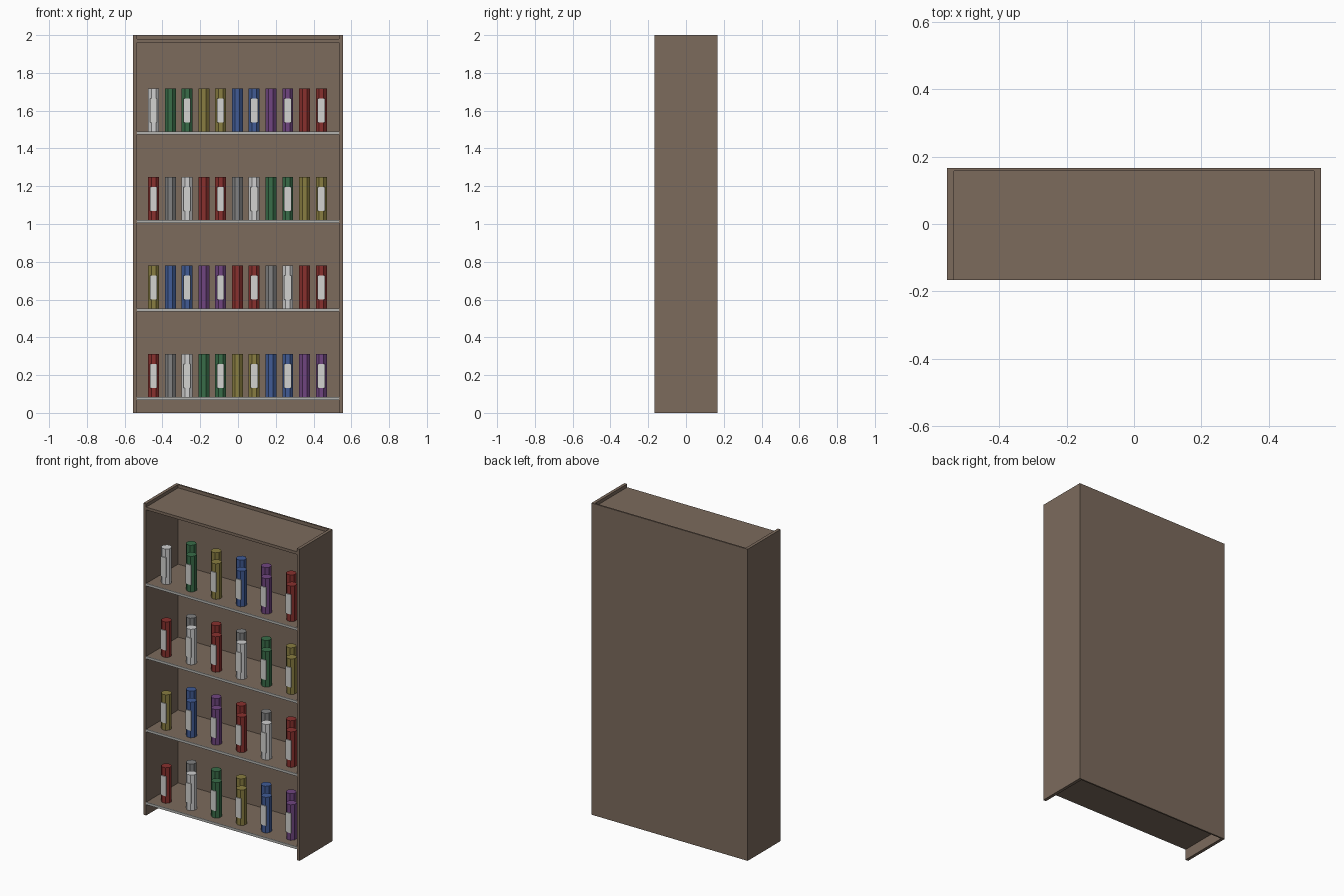
import bpy
import math

cube = bpy.data.objects.get("Cube")
if cube:
    bpy.data.objects.remove(cube, do_unlink=True)


def material(name, rgb):
    m = bpy.data.materials.new(name)
    m.use_nodes = True
    color = (*rgb, 1.0)
    m.diffuse_color = color
    m.node_tree.nodes["Principled BSDF"].inputs["Base Color"].default_value = color
    return m


mats = {
    "brown": material("brown wood", (0.20, 0.145, 0.108)),
    "edge": material("pale shelf edge", (0.45, 0.45, 0.43)),
    "label": material("label", (0.65, 0.65, 0.63)),
    "white": material("white", (0.62, 0.62, 0.62)),
    "grey": material("grey", (0.22, 0.22, 0.22)),
    "red": material("red", (0.25, 0.03, 0.027)),
    "green": material("green", (0.04, 0.15, 0.065)),
    "yellow": material("yellow", (0.25, 0.205, 0.052)),
    "blue": material("blue", (0.052, 0.105, 0.30)),
    "purple": material("purple", (0.16, 0.06, 0.215)),
}


def box(name, x, y, z, mat):
    """Box spanning the (low, high) range on each axis."""
    bpy.ops.mesh.primitive_cube_add(size=1, location=[sum(r) / 2 for r in (x, y, z)])
    o = bpy.context.object
    o.name = name
    o.scale = [r[1] - r[0] for r in (x, y, z)]
    bpy.ops.object.transform_apply(location=False, rotation=False, scale=True)
    o.data.materials.append(mats[mat])
    return o


W, D, H = 0.555, 0.167, 2.0
INNER, BACK = W - 0.02, D - 0.01

# Carcass
for side, name in ((-1, "right_side"), (1, "left_side")):
    box(name, sorted((side * INNER, side * W)), (-D, BACK), (0, H), "brown")
box("back_panel", (-W, W), (BACK, D), (0, H), "brown")
box("top_panel", (-INNER, INNER), (-D, BACK), (1.961, 1.979), "brown")

# Bottles: width across flats, height and the two staggered rows
FLAT, TALL = 0.029, 0.228
FRONT_Y, BACK_Y = -0.087, 0.037


def bottle(x, y, z, color, labelled):
    bpy.ops.mesh.primitive_cylinder_add(
        vertices=8, radius=FLAT / math.cos(math.pi / 8), depth=TALL,
        location=(x, y, z + TALL / 2), rotation=(0, 0, math.pi / 8))
    o = bpy.context.object
    o.name = color + "_bottle"
    o.data.materials.append(mats[color])
    if labelled:
        box("bottle_label", (x - 0.019, x + 0.019), (y - FLAT - 0.005, y - FLAT),
            (z + 0.048, z + 0.175), "label")


rows = [
    "red grey white green green yellow yellow blue blue purple purple",
    "yellow blue blue purple purple red red grey white red red",
    "red grey white red red grey white green green yellow yellow",
    "white green green yellow yellow blue blue purple purple red red",
]

# Shelves with pale front edging, each stocked with bottles
for level, colors in enumerate(rows):
    top = 0.085 + 0.468 * level
    box("shelf", (-INNER, INNER), (-D + 0.005, BACK), (top - 0.016, top), "brown")
    box("shelf_edge", (-INNER, INNER), (-D, -D + 0.005), (top - 0.016, top), "edge")
    for i, color in enumerate(colors.split()):
        front = i % 2 == 0
        bottle(-0.447 + 0.0888 * i, FRONT_Y if front else BACK_Y, top, color, front)
